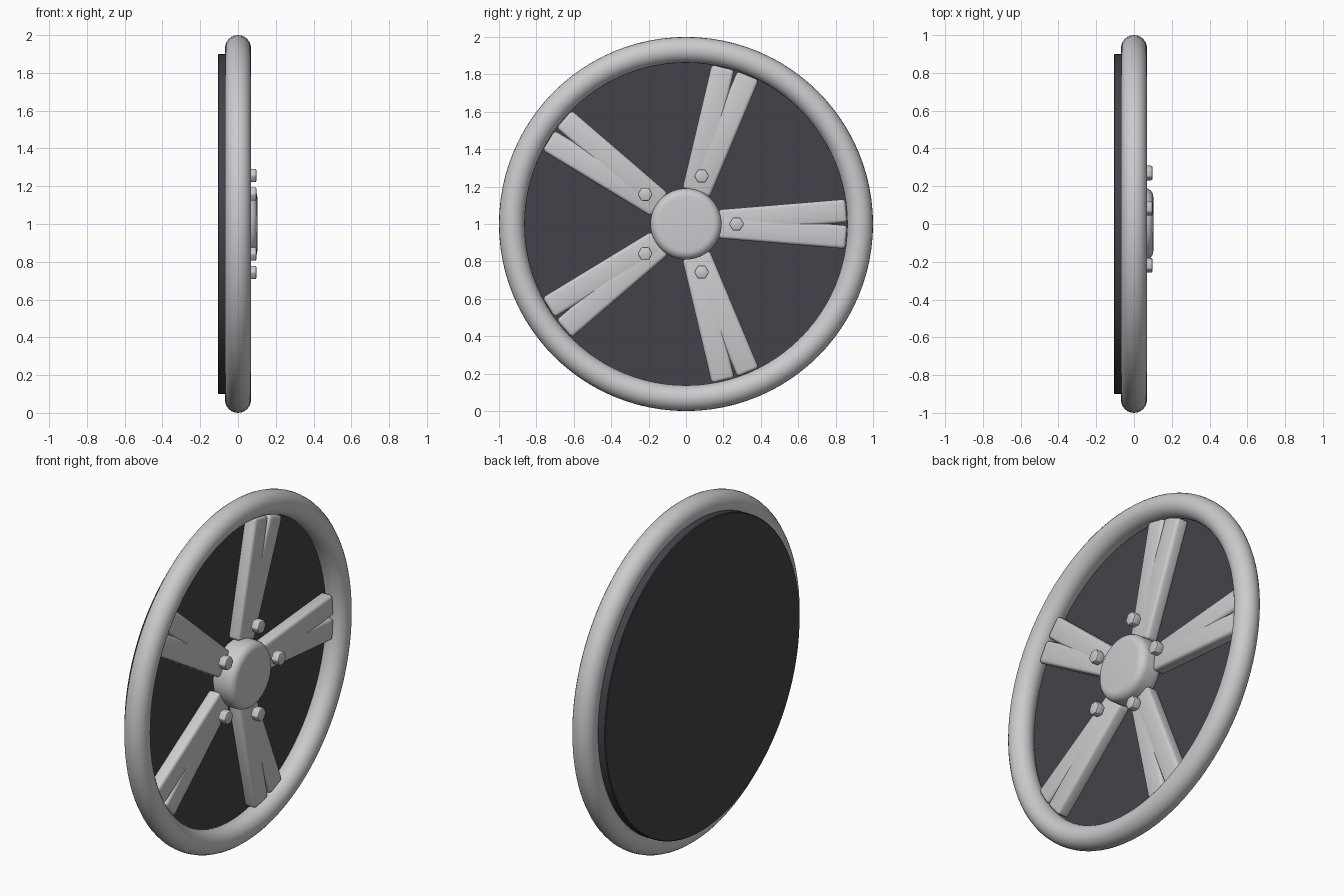
import bpy
import math
from mathutils import Matrix, Vector

cube = bpy.data.objects.get("Cube")
if cube:
    bpy.data.objects.remove(cube, do_unlink=True)

SPOKES = 5
CENTRE = Vector((0, 0, 1))


def material(name, colour):
    mat = bpy.data.materials.new(name)
    mat.use_nodes = True
    mat.diffuse_color = colour
    mat.node_tree.nodes["Principled BSDF"].inputs["Base Color"].default_value = colour
    return mat


silver = material("silver", (0.6, 0.6, 0.62, 1))
charcoal = material("charcoal", (0.055, 0.055, 0.068, 1))


def finish(name, mat, bevel=0, segments=3):
    """Name, colour, bevel and smooth the active object."""
    obj = bpy.context.object
    obj.name = name
    obj.data.materials.append(mat)
    bpy.ops.object.transform_apply(location=False, rotation=True, scale=True)
    if bevel:
        mod = obj.modifiers.new("rounded_edges", 'BEVEL')
        mod.width = bevel
        mod.segments = segments
        mod.limit_method = 'ANGLE'
        mod.angle_limit = math.radians(40)
        bpy.ops.object.modifier_apply(modifier=mod.name)
    bpy.ops.object.shade_smooth_by_angle(angle=math.radians(35))
    return obj


def drum(name, mat, radius, back, front, sides, location=CENTRE, bevel=0, segments=3):
    """Cylinder along x between two depths."""
    bpy.ops.mesh.primitive_cylinder_add(
        vertices=sides, radius=radius, depth=front - back,
        location=location + Vector(((back + front) / 2, 0, 0)),
        rotation=(0, math.pi / 2, 0))
    return finish(name, mat, bevel, segments)


def spoke_bar(name, angle):
    """Rounded bar running from the hub to the rim at an angle about x."""
    inner, outer, width, back, front = 0.18, 0.86, 0.125, -0.055, 0.02
    bpy.ops.mesh.primitive_cube_add(size=1)
    obj = bpy.context.object
    obj.scale = (front - back, outer - inner, width)
    finish(name, silver, 0.018, 3)
    shift = Matrix.Translation(((back + front) / 2, (inner + outer) / 2, 0))
    obj.data.transform(Matrix.Rotation(angle, 4, 'X') @ shift)
    obj.location = CENTRE


# Rim
bpy.ops.mesh.primitive_torus_add(
    major_radius=0.931, minor_radius=0.069, major_segments=96, minor_segments=24,
    location=CENTRE, rotation=(0, math.pi / 2, 0))
finish("rim", silver)

# Backing disc and hub
drum("backing_disc", charcoal, 0.9, -0.107, -0.05, 96, bevel=0.004, segments=1)
drum("hub_cap", silver, 0.19, -0.05, 0.102, 64, bevel=0.045, segments=6)

# Split spokes, each a pair of bars spreading outward, with a hex bolt
for i in range(SPOKES):
    angle = math.tau * i / SPOKES
    for side, spread in (("a", -4.7), ("b", 4.7)):
        spoke_bar(f"spoke_{i + 1}_{side}", angle + math.radians(spread))
    place = CENTRE + 0.27 * Vector((0, math.cos(angle), math.sin(angle)))
    drum(f"bolt_{i + 1}", silver, 0.04, 0.05, 0.097, 6, place, 0.006, 2)
